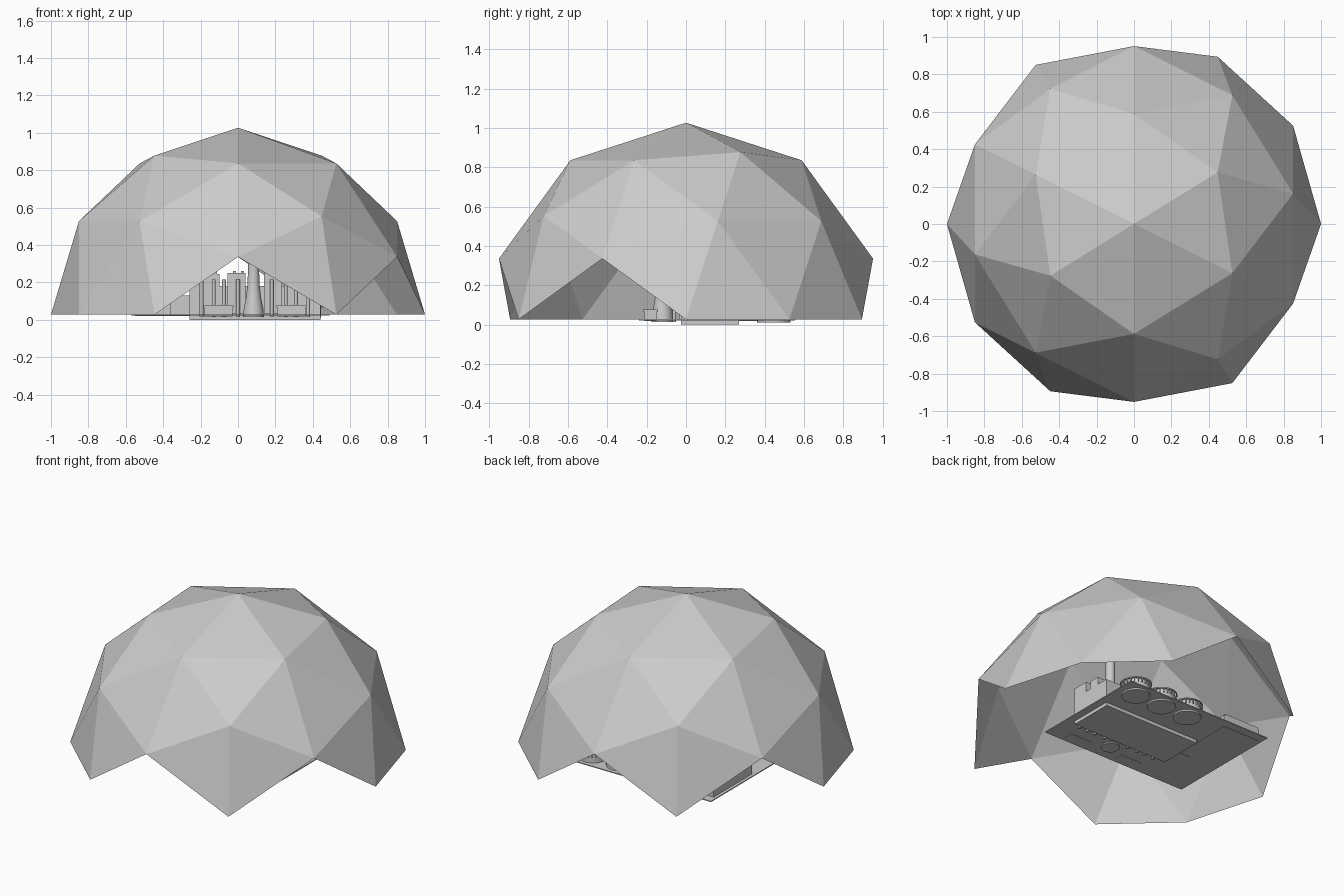
import bpy, bmesh, math
from mathutils import Matrix

if "Cube" in bpy.data.objects:
    bpy.data.objects.remove(bpy.data.objects["Cube"])

grey = bpy.data.materials.new("light_grey")
grey.diffuse_color = (0.6, 0.6, 0.6, 1)
grey.use_nodes = True
grey.node_tree.nodes["Principled BSDF"].inputs["Base Color"].default_value = grey.diffuse_color


def finish(name, bm, smooth=False):
    me = bpy.data.meshes.new(name)
    bm.to_mesh(me)
    bm.free()
    me.materials.append(grey)
    ob = bpy.data.objects.new(name, me)
    bpy.context.collection.objects.link(ob)
    if smooth:
        bpy.context.view_layer.objects.active = ob
        ob.select_set(True)
        bpy.ops.object.shade_smooth_by_angle(angle=math.radians(40))
        ob.select_set(False)
    return ob


def boxes(name, items):
    """One object made of boxes given as (x0, x1, y0, y1, z0, z1)."""
    bm = bmesh.new()
    for x0, x1, y0, y1, z0, z1 in items:
        m = (Matrix.Translation(((x0 + x1) / 2, (y0 + y1) / 2, (z0 + z1) / 2))
             @ Matrix.Diagonal((x1 - x0, y1 - y0, z1 - z0, 1)))
        bmesh.ops.create_cube(bm, size=1, matrix=m)
    return finish(name, bm)


def lathe(name, centres, profile, n=32):
    """Spin a (radius, z) profile around each centre."""
    bm = bmesh.new()
    for cx, cy in centres:
        rings = [[bm.verts.new((cx + r * math.cos(2 * math.pi * i / n),
                                cy + r * math.sin(2 * math.pi * i / n), z))
                  for i in range(n)] for r, z in profile]
        for a, b in zip(rings, rings[1:]):
            for i in range(n):
                j = (i + 1) % n
                bm.faces.new((a[i], a[j], b[j], b[i]))
    return finish(name, bm, True)


# Faceted dome: icosphere on its side, every face reaching below the rim removed
RIM = 0.027
bm = bmesh.new()
bmesh.ops.create_icosphere(bm, subdivisions=2, radius=1)
rot = Matrix.Rotation(math.pi / 2, 4, 'X') @ Matrix.Rotation(math.pi / 2, 4, 'Y')
bmesh.ops.transform(bm, matrix=rot, verts=bm.verts)
bmesh.ops.delete(bm, geom=[v for v in bm.verts if v.co.z < -0.01], context='VERTS')
bmesh.ops.translate(bm, vec=(0, 0, RIM), verts=bm.verts)
finish("dome", bm)

# Ground plate
boxes("ground_plate", [(-0.57, 0.488, -0.24, 0.555, 0.022, 0.028)])

# Main hall, mirrored about its own centre
C = 0.09


def pair(x0, x1, *rest):
    return [(C + x0, C + x1, *rest), (C - x1, C - x0, *rest)]


boxes("main_hall", [(-0.26, 0.44, -0.025, 0.27, 0, 0.18)])
boxes("hall_wings", pair(0.05, 0.145, -0.035, 0.05, 0.03, 0.25)
      + pair(0.19, 0.35, -0.025, 0.08, 0.17, 0.245)
      + pair(0.25, 0.35, 0.12, 0.19, 0.17, 0.23))
boxes("roof_vents", [(C + s * x - 0.008, C + s * x + 0.008, -0.02, 0.0, 0.24, 0.262)
                     for s in (-1, 1) for x in (0.065, 0.11, 0.21)])

# Front entrance blocks with overhanging roofs
boxes("entrance_blocks", pair(0.12, 0.27, -0.21, -0.15, 0.018, 0.065))
boxes("entrance_roofs", pair(0.115, 0.275, -0.218, -0.142, 0.065, 0.078))

# Upright pipes along the front wall
lathe("front_pipes", [(C + s * x, -0.06) for s in (-1, 1)
                      for x in (0.09, 0.165, 0.22, 0.285)],
      [(0, 0.014), (0.01, 0.014), (0.01, 0.215), (0, 0.215)], 12)

# Flared chimney
lathe("chimney", [(0.083, -0.12)],
      [(0, 0.014), (0.056, 0.014), (0.052, 0.06), (0.04, 0.12), (0.032, 0.19), (0.029, 0.3),
       (0.028, 0.66), (0.022, 0.66), (0.022, 0.55), (0, 0.55)])

# Round open tanks behind the hall
tanks = [(0.36, 0.447), (0.163, 0.447), (-0.037, 0.447)]
lathe("tanks", tanks, [(0, 0.012), (0.085, 0.012), (0.085, 0.098), (0.075, 0.098),
                       (0.075, 0.05), (0, 0.05)])
lathe("tank_rims", tanks, [(0.085, 0.09), (0.096, 0.09), (0.096, 0.097), (0.085, 0.097)])
bm = bmesh.new()
for cx, cy in tanks:
    for i in range(24):
        a = 2 * math.pi * i / 24
        m = (Matrix.Translation((cx + 0.09 * math.cos(a), cy + 0.09 * math.sin(a), 0.08))
             @ Matrix.Rotation(a, 4, 'Z') @ Matrix.Diagonal((0.008, 0.006, 0.03, 1)))
        bmesh.ops.create_cube(bm, size=1, matrix=m)
finish("tank_braces", bm)

# Low side store with a ribbed roof
boxes("side_store", [(-0.55, -0.28, 0.1, 0.5, 0.02, 0.1)])
boxes("store_roof_ribs", [(-0.54, -0.29, 0.12 + 0.04 * i, 0.14 + 0.04 * i, 0.1, 0.11)
                          for i in range(10)])
boxes("side_annex", [(-0.36, -0.26, 0.0, 0.09, 0.02, 0.13)])
